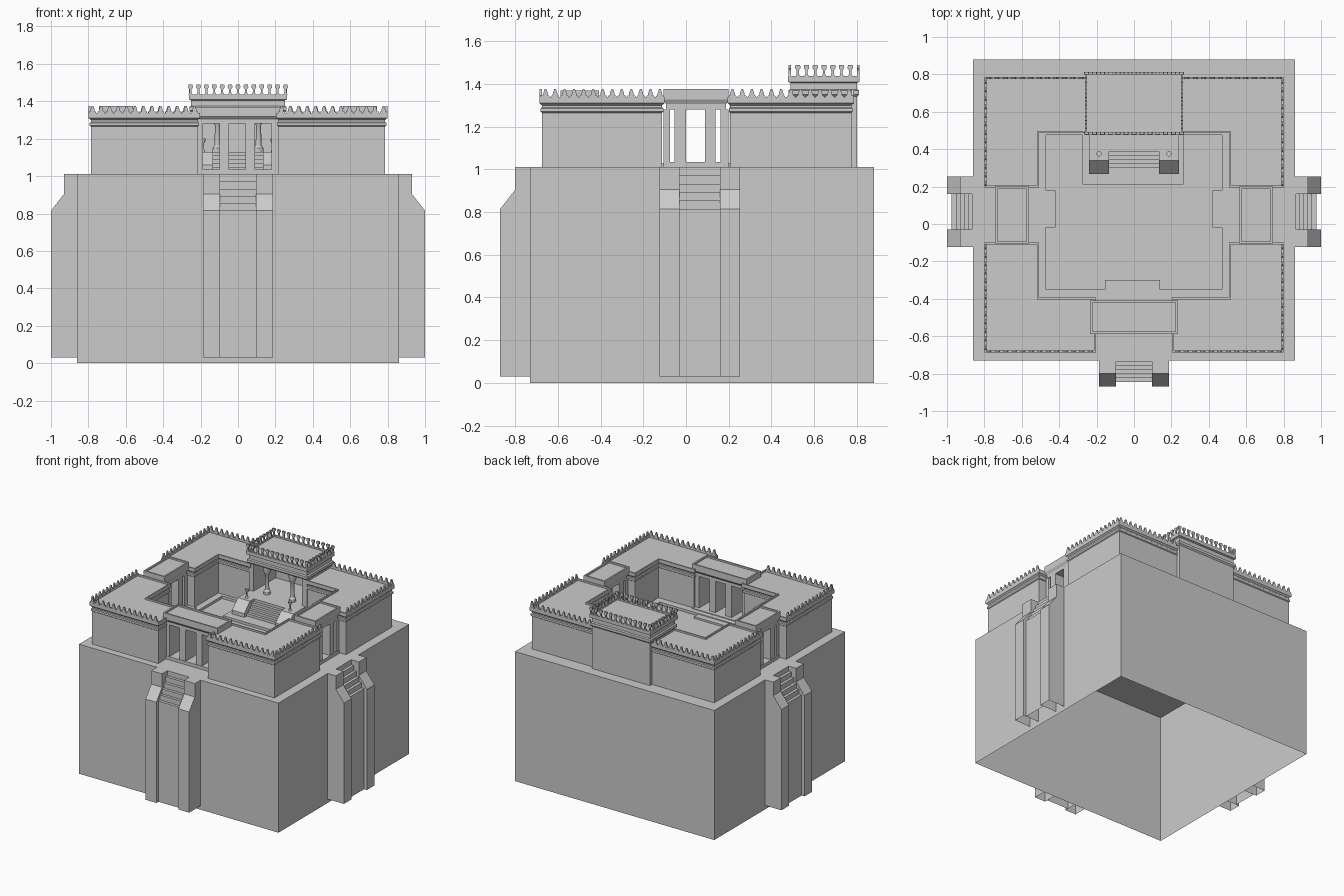
import bpy, bmesh, math
from mathutils import Vector

if "Cube" in bpy.data.objects:
    bpy.data.objects.remove(bpy.data.objects["Cube"])


def finish(name, bm, mirror=False):
    bmesh.ops.recalc_face_normals(bm, faces=bm.faces)
    me = bpy.data.meshes.new(name)
    bm.to_mesh(me)
    bm.free()
    ob = bpy.data.objects.new(name, me)
    bpy.context.collection.objects.link(ob)
    if mirror:
        ob.modifiers.new("mirror", "MIRROR").use_mirror_merge = False
    return ob


def offset(poly, d):
    """Grow a counter-clockwise right-angled outline by d."""
    out = []
    for i, p in enumerate(poly):
        p = Vector(p)
        a = (p - Vector(poly[i - 1])).normalized()
        b = (Vector(poly[(i + 1) % len(poly)]) - p).normalized()
        out.append(p + d * (Vector((a.y, -a.x)) + Vector((b.y, -b.x))))
    return out


def add_stack(bm, poly, profile, bottom=True):
    """Outline lofted through (offset, z) rings, giving walls with cornices."""
    rings = [[bm.verts.new((p.x, p.y, z)) for p in offset(poly, d)] for d, z in profile]
    n = len(poly)
    for lo, hi in zip(rings, rings[1:]):
        for i in range(n):
            bm.faces.new((lo[i], lo[(i + 1) % n], hi[(i + 1) % n], hi[i]))
    bm.faces.new(rings[-1])
    if bottom:
        bm.faces.new(rings[0][::-1])


def rect(x0, x1, y0, y1):
    return [(x0, y0), (x1, y0), (x1, y1), (x0, y1)]


def stack(name, poly, profile, mirror=False, bottom=True):
    bm = bmesh.new()
    add_stack(bm, poly, profile, bottom)
    return finish(name, bm, mirror)


def boxes(name, items, mirror=False):
    bm = bmesh.new()
    for x0, x1, y0, y1, z0, z1 in items:
        add_stack(bm, rect(x0, x1, y0, y1), [(0, z0), (0, z1)])
    return finish(name, bm, mirror)


def prism(bm, profile, t0, t1, place):
    """Extrude a (d, z) profile from t0 to t1; place maps (d, t, z) to space."""
    a = [bm.verts.new(place(d, t0, z)) for d, z in profile]
    b = [bm.verts.new(place(d, t1, z)) for d, z in profile]
    bm.faces.new(a)
    bm.faces.new(b[::-1])
    n = len(a)
    for i in range(n):
        bm.faces.new((a[i], b[i], b[(i + 1) % n], a[(i + 1) % n]))


def merlons(bm, p0, p1, n, shape, z0, thick):
    """Row of n thin crest pieces along p0-p1."""
    p0, p1 = Vector(p0), Vector(p1)
    u = (p1 - p0).normalized()
    v = Vector((-u.y, u.x))
    for i in range(n):
        c = p0.lerp(p1, (i + 0.5) / n)

        def place(d, t, z):
            q = c + u * d + v * t
            return (q.x, q.y, z0 + z)
        prism(bm, shape, -thick / 2, thick / 2, place)


def lathe(name, profile, x, y, sides=12):
    bm = bmesh.new()
    rings = [[bm.verts.new((x + r * math.cos(k * math.tau / sides),
                            y + r * math.sin(k * math.tau / sides), z))
              for k in range(sides)] for r, z in profile]
    for lo, hi in zip(rings, rings[1:]):
        for k in range(sides):
            m = (k + 1) % sides
            bm.faces.new((lo[k], lo[m], hi[m], hi[k]))
    bm.faces.new(rings[-1])
    return finish(name, bm, True)


# Tall hollow podium, open underneath
stack("podium", rect(-0.86, 0.86, -0.73, 0.88), [(0, 0), (0, 1.01)], bottom=False)

# Outer stairs with sloped cheek piers on three sides
PIER = [(0, 0.03), (0.14, 0.03), (0.14, 0.815), (0.07, 0.905), (0.07, 1.01), (0, 1.01)]
STEPS = [(0, 0.03), (0.115, 0.03)]
for i in range(5):
    d = 0.115 - i * 0.022
    z = 0.815 + i * 0.039
    STEPS += [(d, z), (d - 0.022, z)]
STEPS += [(0.005, 1.01), (0, 1.01)]


def outer_stairs(name, place, mirror):
    bm = bmesh.new()
    for s in (-1, 1):
        prism(bm, PIER, s * 0.095, s * 0.188, place)
    prism(bm, STEPS, -0.095, 0.095, place)
    low = [f for f in bm.faces if all(v.co.z < 0.04 for v in f.verts)]
    bmesh.ops.delete(bm, geom=low, context="FACES_ONLY")
    finish(name, bm, mirror)


outer_stairs("front_stairs", lambda d, t, z: (t, -0.73 - d, z), False)
outer_stairs("side_stairs", lambda d, t, z: (0.86 + d, 0.065 + t, z), True)

# Four L-shaped corner wings with cornice and roof lip
WALL = [(0, 1.01), (0, 1.265), (0.006, 1.27), (0.006, 1.285), (0, 1.29), (0, 1.30),
        (0.012, 1.31), (0.012, 1.338), (0.002, 1.338), (0.002, 1.325)]
stack("front_wings", [(0.215, -0.675), (0.787, -0.675), (0.787, -0.112), (0.52, -0.112),
                      (0.52, -0.405), (0.215, -0.405)], WALL, True)
stack("back_wings", [(0.245, 0.5), (0.52, 0.5), (0.52, 0.207), (0.787, 0.207),
                     (0.787, 0.775), (0.245, 0.775)], WALL, True)

# Pointed crest along the outer roof edges
TOOTH = [(-0.019, -0.01), (0.019, -0.01), (0.019, 0.006), (0.012, 0.008), (0.010, 0.02),
         (0.004, 0.038), (-0.004, 0.038), (-0.010, 0.02), (-0.012, 0.008), (-0.019, 0.006)]
bm = bmesh.new()
for a, b, n in (((0.21, -0.681), (0.8, -0.681), 13), ((0.793, -0.68), (0.793, -0.1), 13),
                ((0.793, 0.195), (0.793, 0.787), 13), ((0.26, 0.781), (0.8, 0.781), 12)):
    merlons(bm, a, b, n, TOOTH, 1.338, 0.011)
finish("roof_crest", bm, True)

# Gate halls: sill, piers and moulded lintel
LINTEL = [(-0.012, 1.28), (-0.012, 1.305), (0, 1.32), (0, 1.37), (-0.012, 1.37), (-0.012, 1.358)]
stack("front_gate_lintel", rect(-0.235, 0.235, -0.588, -0.408), LINTEL)
stack("side_gate_lintels", rect(0.562, 0.742, -0.105, 0.2),
      [(d, z + 0.006 * (z > 1.31)) for d, z in LINTEL], True)
boxes("front_gate_piers", [(x0, x1, -0.576, -0.42, 1.01, 1.28) for x0, x1 in
                           ((-0.223, -0.187), (-0.1, -0.048), (0.04, 0.092), (0.18, 0.223))])
boxes("side_gate_piers", [(0.574, 0.73, y0, y1, 1.01, 1.28) for y0, y1 in
                          ((-0.105, -0.075), (-0.053, 0.0), (0.088, 0.138), (0.162, 0.2))], True)
boxes("gate_sills", [(-0.22, 0.22, -0.58, -0.39, 1.0, 1.035)])
boxes("side_gate_sills", [(0.5, 0.735, -0.105, 0.2, 1.0, 1.035)], True)

# Raised walk around the court and the low steps down from each gate
boxes("court_walk", [(-0.525, 0.525, -0.41, -0.35, 1.0, 1.03),
                     (-0.525, 0.525, 0.475, 0.5, 1.0, 1.03)])
boxes("court_side_walk", [(0.47, 0.525, -0.35, 0.475, 1.0, 1.03)], True)
boxes("court_gate_step", [(-0.155, 0.14, -0.40, -0.30, 1.0, 1.024)])
boxes("court_side_steps", [(0.42, 0.53, -0.02, 0.18, 1.0, 1.024)], True)

# Pavilion: base, floor, walls and tall moulded roof
boxes("pavilion_base", [(-0.275, 0.265, 0.21, 0.5, 1.0, 1.03)])
boxes("pavilion_floor", [(-0.24, 0.24, 0.405, 0.79, 1.01, 1.13)])
boxes("pavilion_walls", [(-0.25, -0.21, 0.49, 0.80, 1.01, 1.345),
                         (0.21, 0.25, 0.49, 0.80, 1.01, 1.345),
                         (-0.22, 0.22, 0.765, 0.80, 1.01, 1.345)])
stack("pavilion_roof", rect(-0.25, 0.25, 0.49, 0.80),
      [(0, 1.34), (0.01, 1.35), (0.01, 1.37), (0, 1.375), (0, 1.405), (0.013, 1.41),
       (0.013, 1.437), (0, 1.437), (0, 1.427)])

# Pavilion crest of flared finials
HORN = [(-0.011, -0.003), (0.011, -0.003), (0.005, 0.012), (0.005, 0.026), (0.013, 0.038),
        (0.011, 0.052), (-0.011, 0.052), (-0.013, 0.038), (-0.005, 0.026), (-0.005, 0.012)]
bm = bmesh.new()
for y in (0.485, 0.806):
    merlons(bm, (-0.275, y), (0.275, y), 13, HORN, 1.437, 0.012)
for x in (-0.256, 0.256):
    merlons(bm, (x, 0.503), (x, 0.79), 7, HORN, 1.437, 0.012)
finish("pavilion_crest", bm)

# Pavilion stair with sloped cheeks
bm = bmesh.new()


def inward(d, t, z):
    return (t, 0.41 - d, z)


for s in (-1, 1):
    prism(bm, [(0, 1.01), (0.14, 1.01), (0.14, 1.06), (0.07, 1.13), (0, 1.13)],
          s * 0.135, s * 0.24, inward)
treads = [(0, 1.01), (0.11, 1.01)]
for i in range(5):
    treads += [(0.11 - i * 0.022, 1.05 + i * 0.02), (0.088 - i * 0.022, 1.05 + i * 0.02)]
prism(bm, treads, -0.135, 0.135, inward)
finish("pavilion_stairs", bm)

# Columns and braziers
for ob in (lathe("columns", [(0.026, 1.13), (0.026, 1.15), (0.016, 1.165), (0.013, 1.27),
                             (0.02, 1.285), (0.028, 1.31), (0.028, 1.345)], 0.11, 0.515),
           lathe("braziers", [(0.012, 1.13), (0.006, 1.145), (0.006, 1.175),
                              (0.014, 1.19), (0.014, 1.2)], 0.187, 0.375)):
    bpy.context.view_layer.objects.active = ob
    for o in bpy.context.selected_objects:
        o.select_set(False)
    ob.select_set(True)
    bpy.ops.object.shade_smooth_by_angle()
